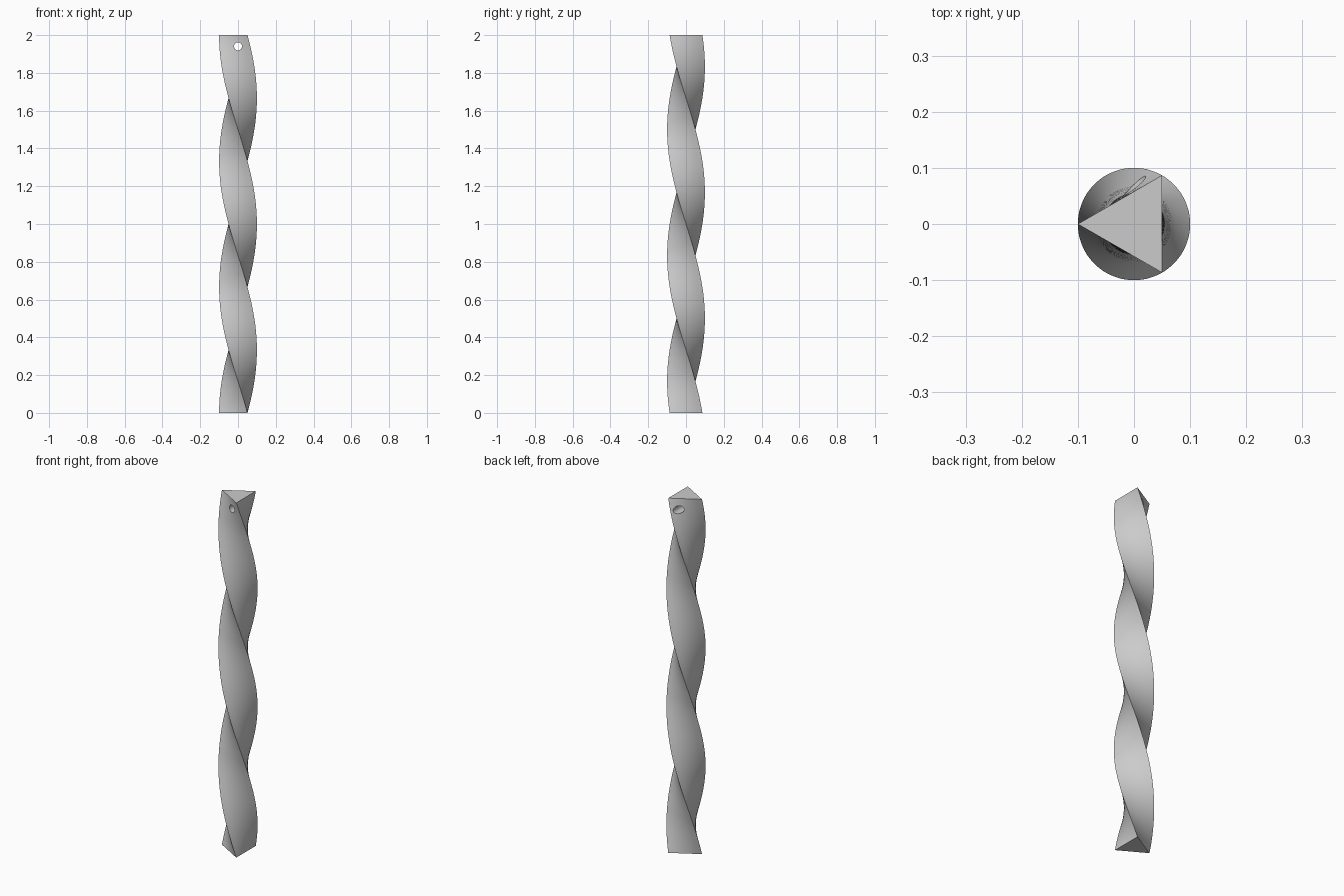
import bpy, bmesh
from math import pi, sin, cos
from mathutils import Vector, Matrix

default = bpy.data.objects.get("Cube")
if default:
    bpy.data.objects.remove(default, do_unlink=True)

HEIGHT, RADIUS = 2.0, 0.1
SLICES, SPLITS = 160, 6          # layers up the bar, segments per side

grey = bpy.data.materials.new("plain grey")
grey.use_nodes = True
colour = (0.6, 0.6, 0.6, 1)
grey.diffuse_color = colour
grey.node_tree.nodes["Principled BSDF"].inputs["Base Color"].default_value = colour


def make_object(name, bm):
    mesh = bpy.data.meshes.new(name)
    bm.to_mesh(mesh)
    bm.free()
    mesh.materials.append(grey)
    obj = bpy.data.objects.new(name, mesh)
    bpy.context.collection.objects.link(obj)
    return obj


# Triangular cross-section with each side subdivided
corners = [Vector((RADIUS * cos(a), RADIUS * sin(a), 0))
           for a in (pi / 3, pi, 5 * pi / 3)]
section = [corners[i].lerp(corners[(i + 1) % 3], k / SPLITS)
           for i in range(3) for k in range(SPLITS)]

# Twisted bar: one full turn over its height
bm = bmesh.new()
rings = []
for s in range(SLICES + 1):
    t = s / SLICES
    turn = Matrix.Rotation(-2 * pi * t, 3, 'Z')
    rings.append([bm.verts.new(turn @ p + Vector((0, 0, HEIGHT * t))) for p in section])
n = len(section)
for low, high in zip(rings, rings[1:]):
    for i in range(n):
        j = (i + 1) % n
        bm.faces.new((low[i], low[j], high[j], high[i]))
bm.faces.new(rings[0][::-1])
bm.faces.new(rings[-1])
bar = make_object("twisted_bar", bm)

# Round hanging hole through the top, front to back
bm = bmesh.new()
bmesh.ops.create_cone(bm, cap_ends=True, segments=32, radius1=0.021, radius2=0.021, depth=0.4,
                      matrix=Matrix.Translation((0, 0, 1.94)) @ Matrix.Rotation(pi / 2, 4, 'X'))
cutter = make_object("hole_cutter", bm)
cutter.hide_render = True

cut = bar.modifiers.new("hole", 'BOOLEAN')
cut.operation = 'DIFFERENCE'
cut.solver = 'EXACT'
cut.object = cutter
bpy.ops.object.select_all(action='DESELECT')
bar.select_set(True)
bpy.context.view_layer.objects.active = bar
bpy.ops.object.modifier_apply(modifier=cut.name)
bpy.data.objects.remove(cutter, do_unlink=True)

# Smooth sides with crisp corners
bpy.ops.object.shade_smooth_by_angle(angle=pi / 6)
